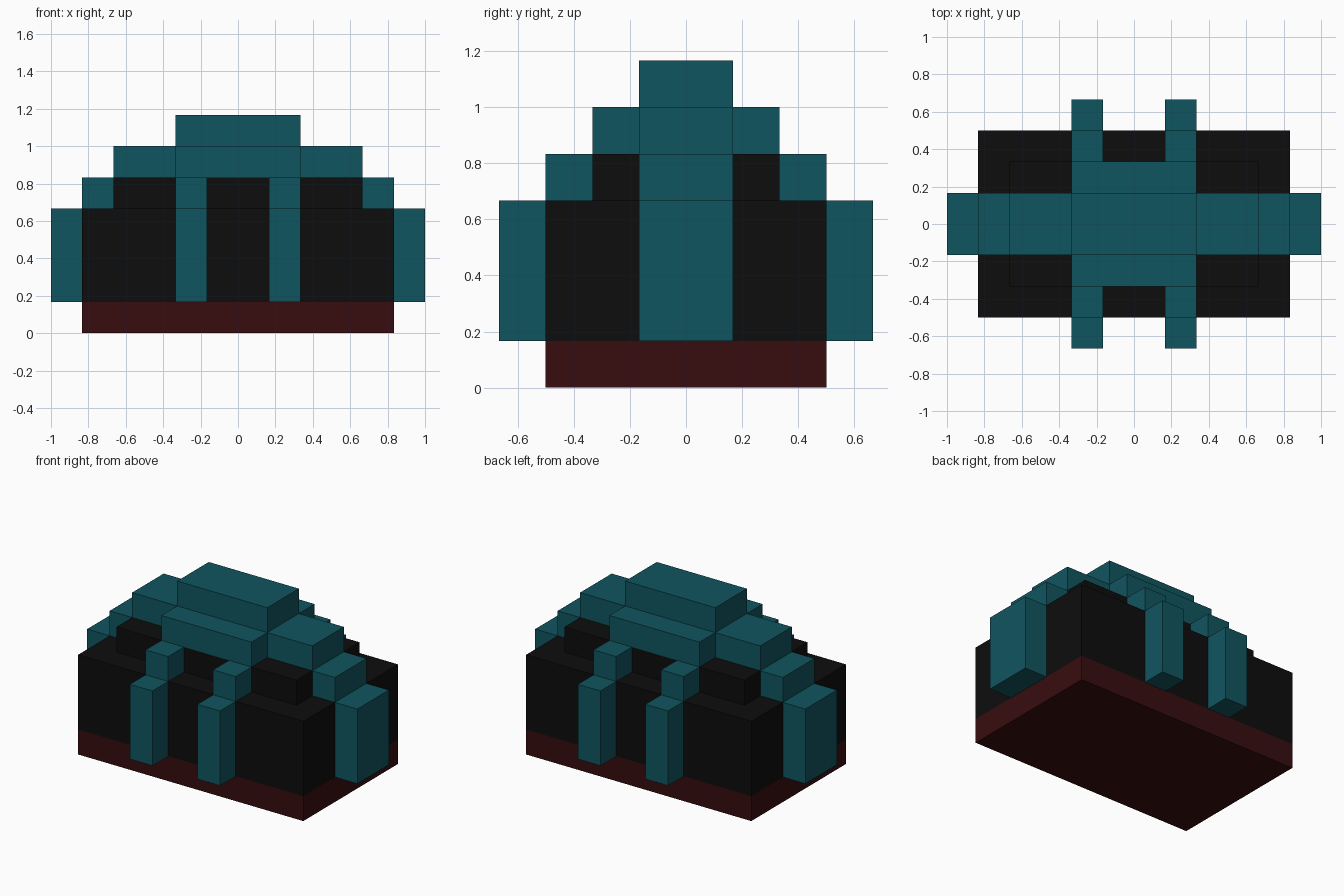
import bpy, bmesh

if "Cube" in bpy.data.objects:
    bpy.data.objects.remove(bpy.data.objects["Cube"])

U = 1 / 6  # one building unit


def material(name, color):
    m = bpy.data.materials.new(name)
    m.diffuse_color = (*color, 1)
    m.use_nodes = True
    m.node_tree.nodes["Principled BSDF"].inputs["Base Color"].default_value = m.diffuse_color
    return m


TEAL = material("teal", (0.005, 0.09, 0.115))
BLACK = material("black", (0.004, 0.004, 0.004))
MAROON = material("maroon", (0.039, 0.004, 0.0045))


def box(name, mat, x, y, z):
    """Box from (min, max) ranges in units."""
    bm = bmesh.new()
    bmesh.ops.create_cube(bm, size=1)
    for v in bm.verts:
        v.co = [(r[0] if c < 0 else r[1]) * U for c, r in zip(v.co, (x, y, z))]
    me = bpy.data.meshes.new(name)
    bm.to_mesh(me)
    bm.free()
    me.materials.append(mat)
    ob = bpy.data.objects.new(name, me)
    bpy.context.collection.objects.link(ob)


def span(a, b, side):
    return (a, b) if side > 0 else (-b, -a)


# Base and stepped body
box("base", MAROON, (-5, 5), (-3, 3), (0, 1))
box("body", BLACK, (-5, 5), (-3, 3), (1, 4))
box("upper_body", BLACK, (-4, 4), (-2, 2), (4, 5))

# Roof plate and top cap
box("roof_plate", TEAL, (-2, 2), (-2, 2), (5, 6))
box("top_cap", TEAL, (-2, 2), (-1, 1), (6, 7))

for sx in (-1, 1):
    # Wide stepped band down each end
    box("end_band_top", TEAL, span(2, 4, sx), (-1, 1), (5, 6))
    box("end_band_step", TEAL, span(4, 5, sx), (-1, 1), (4, 5))
    box("end_band_post", TEAL, span(5, 6, sx), (-1, 1), (1, 4))
    # Narrow stepped ribs on front and back
    for sy in (-1, 1):
        box("rib_step", TEAL, span(1, 2, sx), span(2, 3, sy), (4, 5))
        box("rib_post", TEAL, span(1, 2, sx), span(3, 4, sy), (1, 4))
